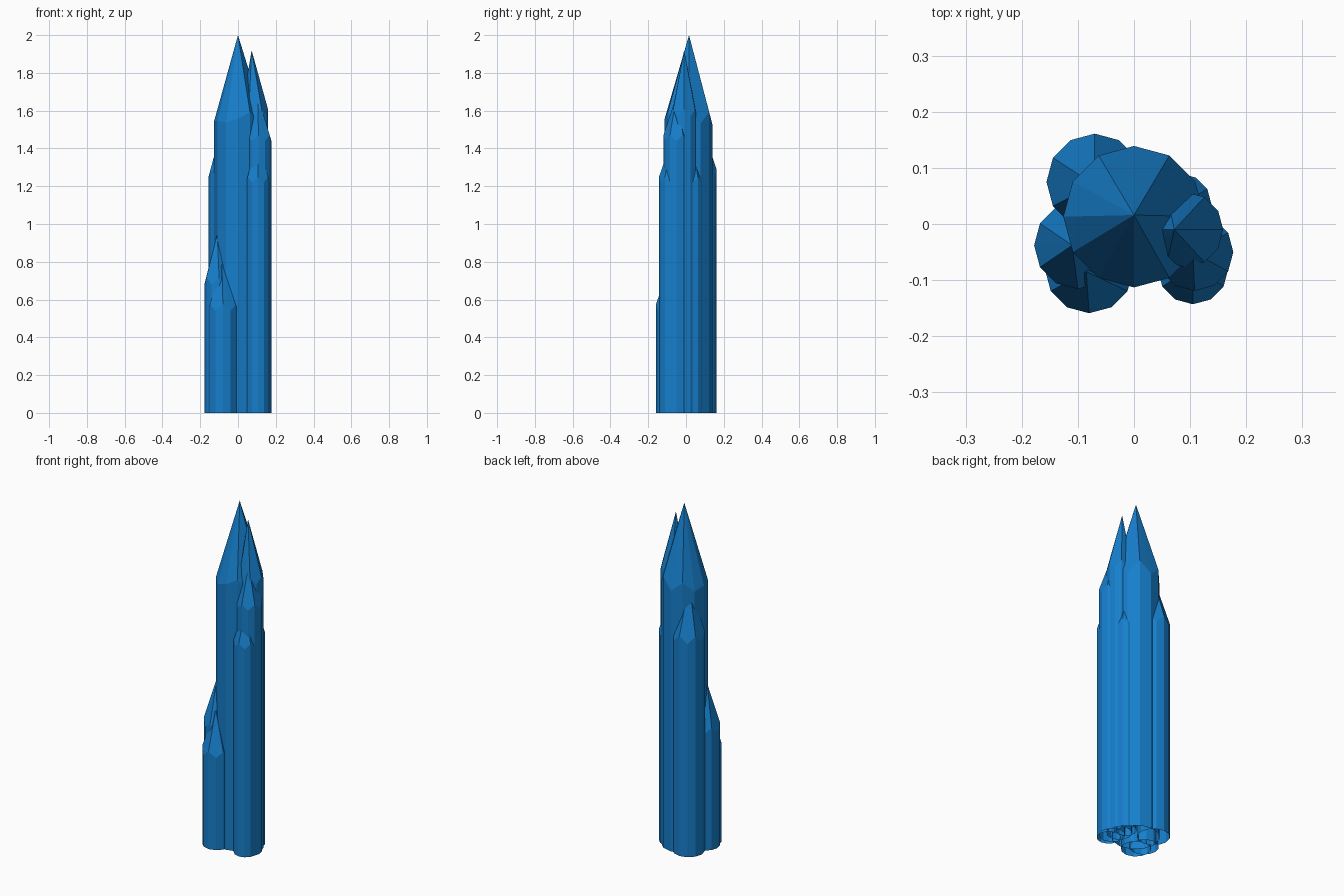
import bpy, bmesh
from math import sin, cos, radians
from mathutils import Vector

if "Cube" in bpy.data.objects:
    bpy.data.objects.remove(bpy.data.objects["Cube"])

mat = bpy.data.materials.new("crystal_blue")
mat.diffuse_color = (0.008, 0.21, 0.6, 1)
mat.use_nodes = True
mat.node_tree.nodes["Principled BSDF"].inputs["Base Color"].default_value = mat.diffuse_color

def crystal(name, centre, r, low, apex, facets):
    """12-sided open-bottomed prism ending in a faceted point."""
    tip = Vector(apex)
    c = Vector(centre)
    tip2 = tip.xy
    # each facet plane runs through the apex and a low point on the shoulder
    planes = []
    for a in facets:
        d = Vector((cos(radians(a)), sin(radians(a))))
        reach = (c + d * r - tip2).dot(d)
        planes.append((d, (tip.z - low) / reach))
    bm = bmesh.new()
    bm.verts.new(tip)
    for i in range(12):
        p = c + r * Vector((cos(radians(30 * i)), sin(radians(30 * i))))
        z = min(tip.z - (p - tip2).dot(d) * s for d, s in planes)
        bm.verts.new((p.x, p.y, 0))
        bm.verts.new((p.x, p.y, z))
    bmesh.ops.convex_hull(bm, input=bm.verts[:])
    bm.normal_update()
    # open base, merge coplanar triangles into flat facets
    base = [f for f in bm.faces if f.normal.z < -0.9]
    bmesh.ops.delete(bm, geom=base, context='FACES')
    bmesh.ops.dissolve_limit(bm, angle_limit=radians(1), verts=bm.verts[:], edges=bm.edges[:])
    me = bpy.data.meshes.new(name)
    bm.to_mesh(me)
    bm.free()
    me.materials.append(mat)
    bpy.context.collection.objects.link(bpy.data.objects.new(name, me))

A = [0, 60, 120, 180, 240, 300]
B = [30, 90, 150, 210, 270, 330]

crystal("main_crystal", (0, 0.013), 0.126, 1.53, (0, 0.016, 2.0), [30, 92, 150, 195, 250, 330])
crystal("tall_right_crystal", (0.092, -0.01), 0.067, 1.57, (0.072, -0.01, 1.92), B)
crystal("right_crystal", (0.108, -0.05), 0.069, 1.44, (0.105, -0.05, 1.68), A)
crystal("front_right_crystal", (0.105, -0.08), 0.063, 1.22, (0.105, -0.075, 1.45), A)
crystal("back_right_crystal", (0.083, 0.035), 0.055, 1.22, (0.083, 0.035, 1.42), A)
crystal("back_left_crystal", (-0.07, 0.075), 0.086, 1.25, (-0.07, 0.07, 1.57), A)
crystal("left_crystal", (-0.1, -0.038), 0.078, 0.68, (-0.11, -0.038, 0.95), A)
crystal("front_left_crystal", (-0.08, -0.08), 0.079, 0.54, (-0.085, -0.085, 0.79), A)
